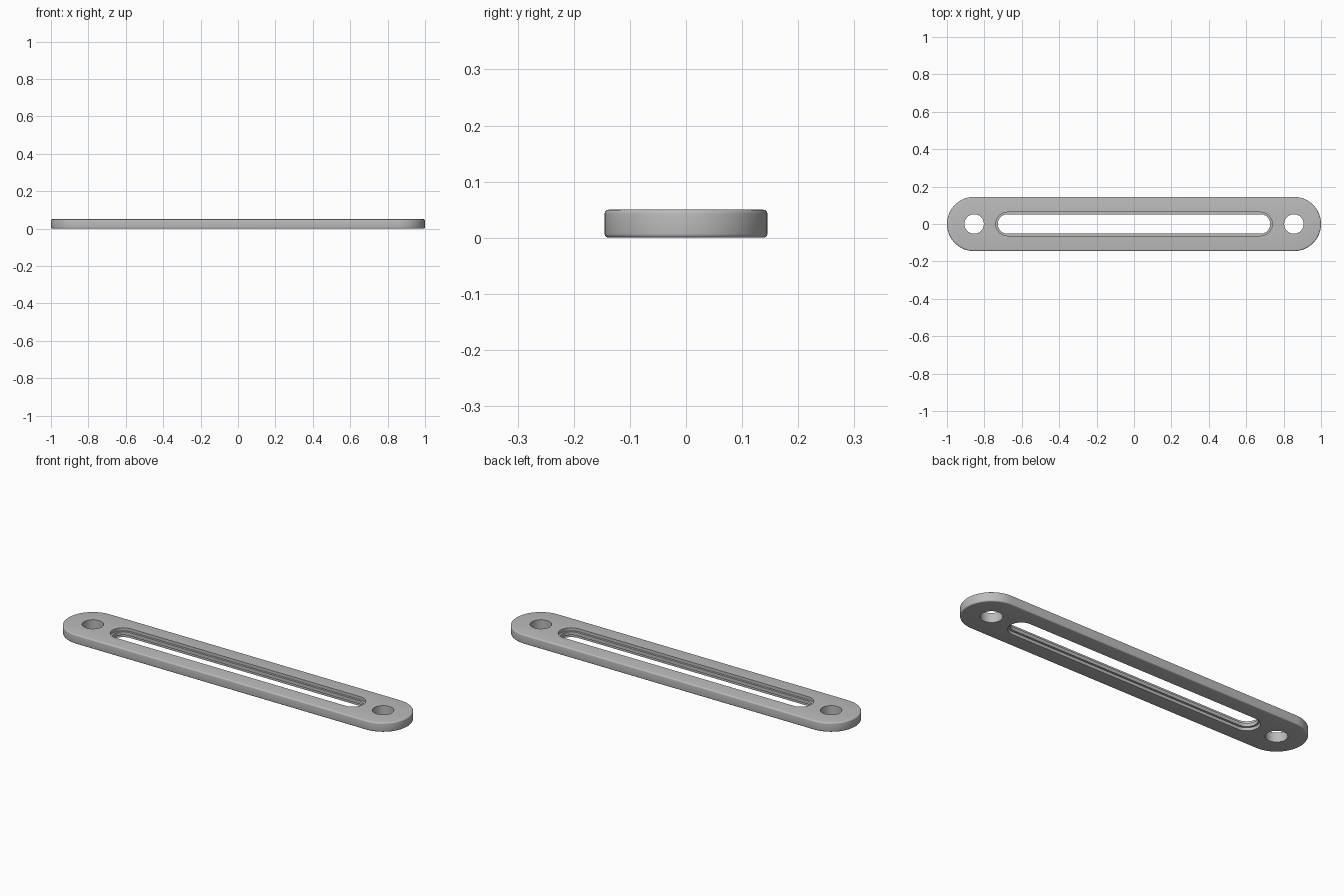
import bpy, bmesh
from math import sin, cos, pi

cube = bpy.data.objects.get("Cube")
if cube:
    bpy.data.objects.remove(cube)

THICK = 0.05       # plate thickness
END_X = 0.855      # centre of the rounded ends and screw holes
SLOT_X = 0.676     # centre of the slot's rounded ends
ROUND = 0.007      # rounding of the outer edges

metal = bpy.data.materials.new("grey_metal")
metal.use_nodes = True
grey = (0.5, 0.5, 0.5, 1)
metal.diffuse_color = grey
metal.node_tree.nodes["Principled BSDF"].inputs["Base Color"].default_value = grey

bm = bmesh.new()


def ring(cx, half, radius, z, steps=32):
    """Closed stadium outline; half = 0 gives a circle."""
    pts = []
    for side in (1, -1):
        count = steps + 1 if half else steps
        for i in range(count):
            a = -pi / 2 + pi * i / steps
            pts.append((cx + side * (half + radius * cos(a)), side * radius * sin(a), z))
    return [bm.verts.new(p) for p in pts]


def wall(cx, half, profile):
    """Skin a radius/height profile and return its bottom and top rings."""
    rings = [ring(cx, half, r, z) for r, z in profile]
    for low, high in zip(rings, rings[1:]):
        for i in range(len(low)):
            bm.faces.new((low[i - 1], low[i], high[i], high[i - 1]))
    return rings[0], rings[-1]


# Outer rim with rounded edges
arc = [(0.145 - ROUND + ROUND * sin(a), ROUND - ROUND * cos(a))
       for a in (pi / 8 * i for i in range(5))]
outer = arc + [(r, THICK - z) for r, z in reversed(arc)]

# Slot wall with a thin tongue at mid height
slot = [(0.063, 0), (0.063, 0.016), (0.052, 0.016),
        (0.052, 0.034), (0.063, 0.034), (0.063, THICK)]

# Straight screw holes
hole = [(0.052, 0), (0.052, THICK)]

walls = [wall(0, END_X, outer), wall(0, SLOT_X, slot)]
walls += [wall(side * END_X, 0, hole) for side in (-1, 1)]

# Flat bottom and top faces around the openings
for level in (0, 1):
    edges = []
    for pair in walls:
        loop = pair[level]
        edges += [bm.edges.get((loop[i - 1], loop[i])) for i in range(len(loop))]
    bmesh.ops.triangle_fill(bm, edges=edges, use_beauty=True,
                            use_dissolve=False, normal=(0, 0, 2 * level - 1))

bmesh.ops.recalc_face_normals(bm, faces=bm.faces)
mesh = bpy.data.meshes.new("slotted_plate")
bm.to_mesh(mesh)
bm.free()
mesh.materials.append(metal)

plate = bpy.data.objects.new("slotted_plate", mesh)
bpy.context.collection.objects.link(plate)
bpy.ops.object.select_all(action='DESELECT')
plate.select_set(True)
bpy.context.view_layer.objects.active = plate
bpy.ops.object.shade_smooth_by_angle(angle=pi / 6)
